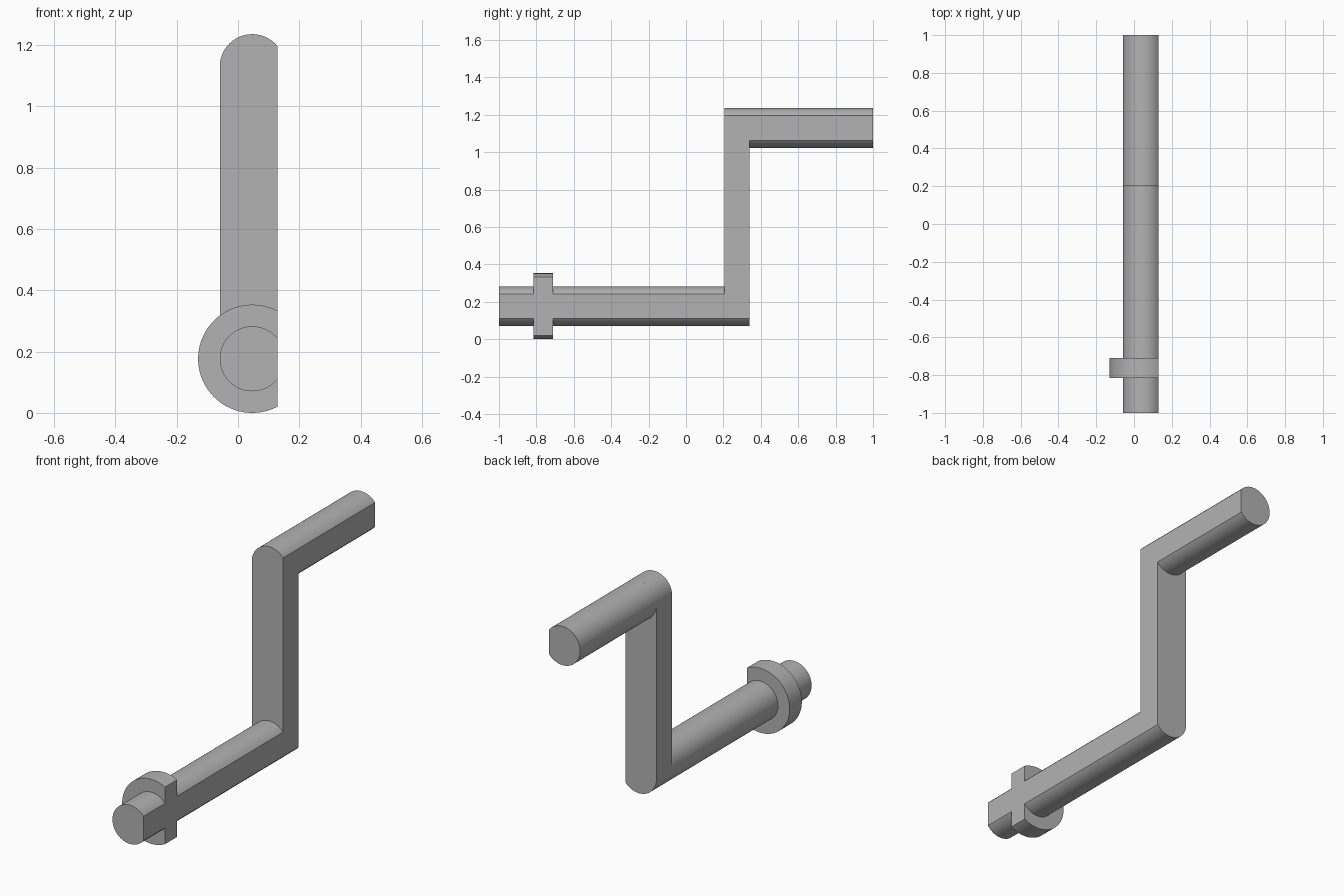
import bpy
import bmesh
from math import acos, cos, sin, pi

if "Cube" in bpy.data.objects:
    bpy.data.objects.remove(bpy.data.objects["Cube"])

# Single plain grey
grey = bpy.data.materials.new("grey")
grey.use_nodes = True
colour = (0.45, 0.45, 0.45, 1)
grey.diffuse_color = colour
grey.node_tree.nodes["Principled BSDF"].inputs["Base Color"].default_value = colour

AXIS_X = 0.0465          # shared axis of all round parts
FLAT = 0.0825            # distance from the axis to the flat cut side
ROD, COLLAR = 0.106, 0.1765
LOW_Z, HIGH_Z = 0.1765, 1.129
STEPS = 64


def outline(radius, low, high):
    """Round profile with a flat +x side; low and high differ for a long web."""
    start = acos(FLAT / radius)
    angles = [start + (pi - start) * i / (STEPS // 2) for i in range(STEPS // 2 + 1)]
    if high > low:
        # Quarter arcs, joined by straight sides
        angles = [start + (pi - start) * i / STEPS for i in range(STEPS + 1)]
        angles = [a for a in angles if a < pi / 2 * 2]
    top = [(AXIS_X + radius * cos(a), high + radius * sin(a)) for a in angles]
    top.append((AXIS_X - radius, high))
    bottom = [(x, low + high - z) for x, z in reversed(top)]
    points = top + bottom
    return [p for i, p in enumerate(points)
            if abs(p[0] - points[i - 1][0]) + abs(p[1] - points[i - 1][1]) > 1e-6]


def bar(name, radius, y0, y1, low, high):
    """Extrude the flat-sided profile along y."""
    bm = bmesh.new()
    face = bm.faces.new([bm.verts.new((x, y0, z)) for x, z in outline(radius, low, high)])
    grown = bmesh.ops.extrude_face_region(bm, geom=[face])
    verts = [v for v in grown["geom"] if isinstance(v, bmesh.types.BMVert)]
    bmesh.ops.translate(bm, verts=verts, vec=(0, y1 - y0, 0))
    bmesh.ops.recalc_face_normals(bm, faces=bm.faces)
    mesh = bpy.data.meshes.new(name)
    bm.to_mesh(mesh)
    bm.free()
    mesh.materials.append(grey)
    obj = bpy.data.objects.new(name, mesh)
    bpy.context.collection.objects.link(obj)
    bpy.ops.object.select_all(action="DESELECT")
    obj.select_set(True)
    bpy.context.view_layer.objects.active = obj
    bpy.ops.object.shade_smooth_by_angle(angle=pi / 6)


# Shaft end, collar, shaft, upright arm and handle, front to back
bar("shaft_end", ROD, -1, -0.815, LOW_Z, LOW_Z)
bar("collar", COLLAR, -0.815, -0.71, LOW_Z, LOW_Z)
bar("shaft", ROD, -0.71, 0.205, LOW_Z, LOW_Z)
bar("crank_arm", ROD, 0.205, 0.34, LOW_Z, HIGH_Z)
bar("handle", ROD, 0.34, 1, HIGH_Z, HIGH_Z)
